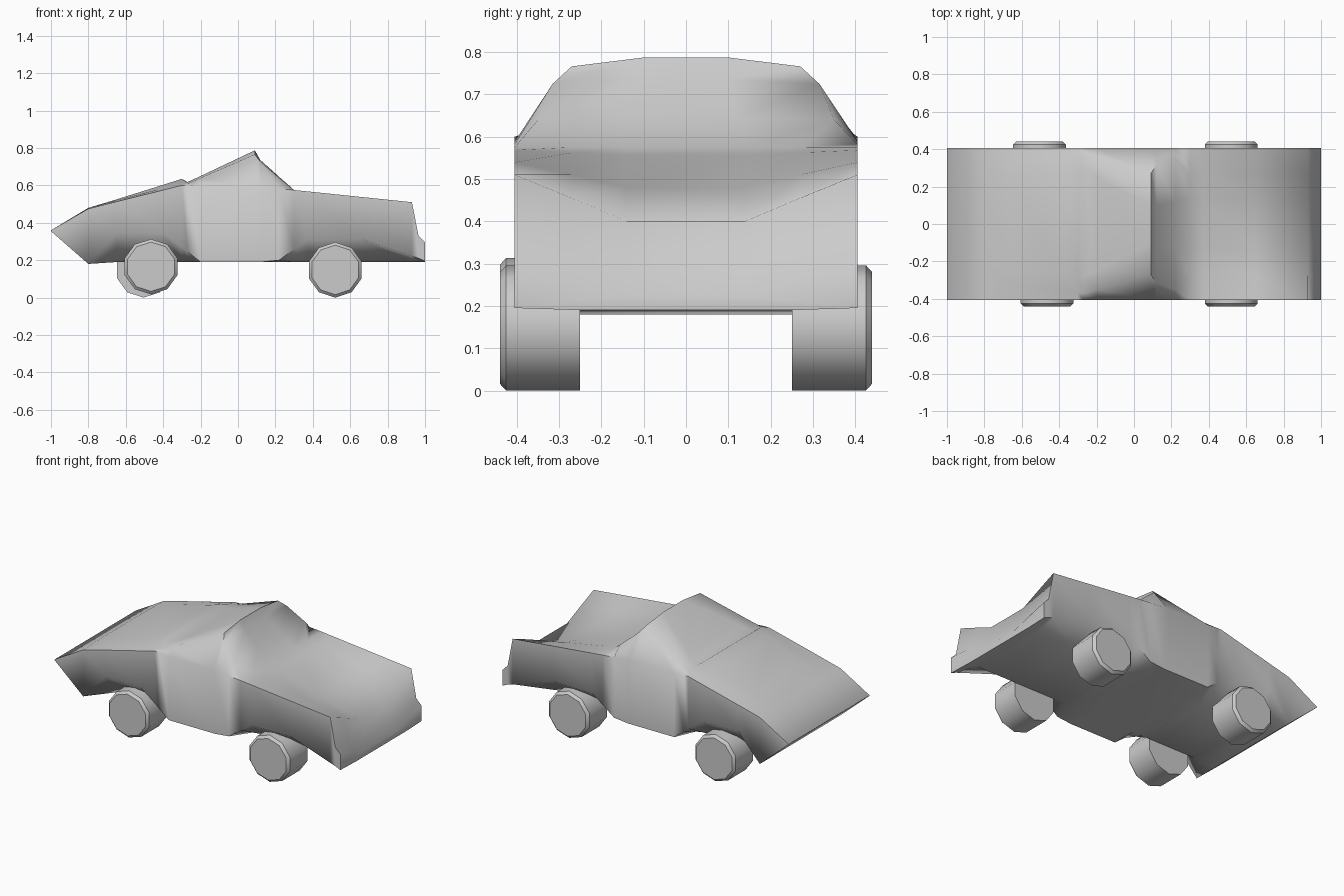
import bpy, bmesh, math
from mathutils import Matrix

cube = bpy.data.objects.get("Cube")
if cube:
    bpy.data.objects.remove(cube, do_unlink=True)

grey = bpy.data.materials.new("plain grey")
grey.use_nodes = True
grey.diffuse_color = (0.6, 0.6, 0.6, 1)
grey.node_tree.nodes["Principled BSDF"].inputs["Base Color"].default_value = (0.6, 0.6, 0.6, 1)


def finish(bm, name, angle):
    """Turn a bmesh into a smooth shaded object."""
    bmesh.ops.recalc_face_normals(bm, faces=bm.faces)
    mesh = bpy.data.meshes.new(name)
    bm.to_mesh(mesh)
    bm.free()
    mesh.materials.append(grey)
    obj = bpy.data.objects.new(name, mesh)
    bpy.context.collection.objects.link(obj)
    bpy.ops.object.select_all(action="DESELECT")
    obj.select_set(True)
    bpy.context.view_layer.objects.active = obj
    bpy.ops.object.shade_smooth_by_angle(angle=math.radians(angle))
    return obj


HALF = 0.405     # half width of the body
FLOOR = 0.25     # half width of the flat floor

# Body stations: x, floor z, sill z, shoulder z, (upper y, z), (crown y, z)
stations = [
    (-1.0, .355, .355, .36, (.27, .36), (.14, .36)),
    (-.8, .18, .18, .475, (.3, .478), (.2, .48)),
    (-.65, .19, .345, .513, (.33, .52), (.24, .525)),
    (-.4, .19, .345, .575, (.36, .585), (.28, .603)),
    (-.3, .19, .27, .6, (.37, .605), (.28, .635)),
    (-.27, .19, .245, .6, (.37, .61), (.28, .618)),
    (-.2, .19, .19, .595, (.35, .64), (.25, .65)),
    (.09, .19, .19, .59, (.27, .766), (.1, .787)),
    (.12, .19, .19, .588, (.315, .725), (.1, .735)),
    (.22, .19, .2, .582, (.35, .64), (.12, .646)),
    (.3, .19, .26, .575, (.27, .575), (.14, .575)),
    (.37, .19, .31, .568, (.27, .562), (.14, .556)),
    (.65, .19, .315, .539, (.27, .51), (.14, .479)),
    (.93, .19, .222, .51, (.27, .455), (.14, .4)),
    (.965, .19, .21, .33, (.27, .31), (.14, .28)),
    (1.0, .19, .195, .295, (.27, .26), (.14, .225)),
]


# Body lofted through mirrored sections, with closed ends
def build_body():
    bm = bmesh.new()
    rings = []
    for x, floor, sill, shoulder, upper, crown in stations:
        half = [(FLOOR, floor), (HALF, sill), (HALF, shoulder), upper, crown]
        section = half + [(-y, z) for y, z in reversed(half)]
        rings.append([bm.verts.new((x, y, z)) for y, z in section])
    for a, b in zip(rings, rings[1:]):
        for i in range(len(a)):
            j = (i + 1) % len(a)
            bm.faces.new((a[i], a[j], b[j], b[i]))
    for ring in (rings[0], rings[-1]):
        bm.faces.new(ring)
    return finish(bm, "body", 75)


# Ten sided wheels with a chamfered outer rim
def build_wheel(name, x, z, side):
    radius, inner, outer = .148, .25, .44
    bm = bmesh.new()
    rings = []
    for y, r in ((inner, radius), (outer - .015, radius), (outer, radius - .016)):
        ring = []
        for i in range(10):
            a = math.tau * (i + .5) / 10
            ring.append(bm.verts.new((r * math.cos(a), side * y, r * math.sin(a))))
        rings.append(ring)
    for a, b in zip(rings, rings[1:]):
        for i in range(10):
            j = (i + 1) % 10
            bm.faces.new((a[i], a[j], b[j], b[i]))
    bm.faces.new(rings[0])
    bm.faces.new(rings[-1])
    bmesh.ops.transform(bm, matrix=Matrix.Translation((x, 0, z)), verts=bm.verts)
    return finish(bm, name, 40)


build_body()
for label, x, z, side in (
    ("nose_wheel_near", -.465, .165, -1),
    ("nose_wheel_far", -.505, .148, 1),
    ("tail_wheel_near", .52, .148, -1),
    ("tail_wheel_far", .52, .148, 1),
):
    build_wheel(label, x, z, side)
